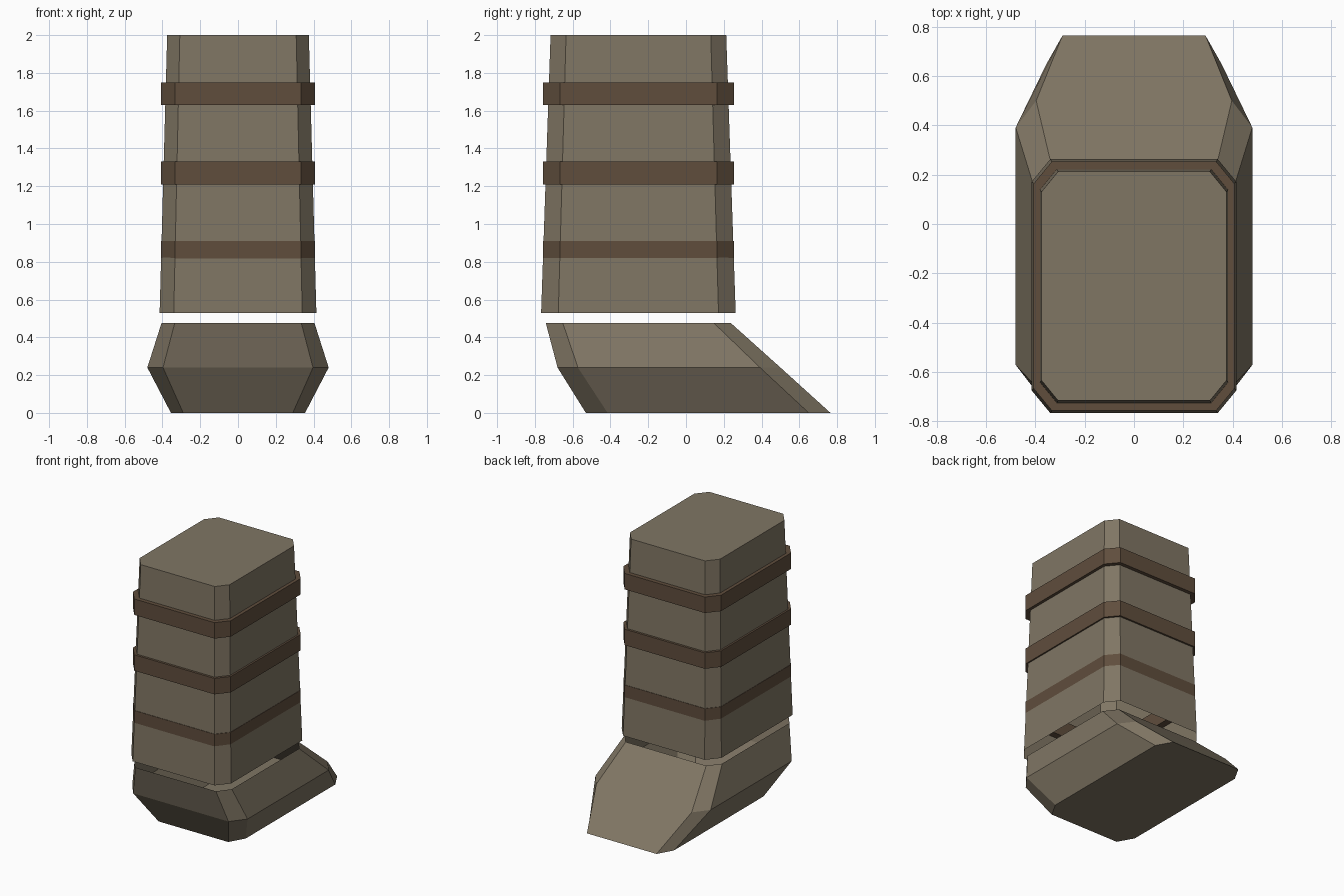
import bpy, bmesh

if "Cube" in bpy.data.objects:
    bpy.data.objects.remove(bpy.data.objects["Cube"])

CY = -0.252  # centre line of the leg in y


def material(name, rgb):
    m = bpy.data.materials.new(name)
    m.diffuse_color = (*rgb, 1)
    m.use_nodes = True
    m.node_tree.nodes["Principled BSDF"].inputs["Base Color"].default_value = m.diffuse_color
    return m


def octagon(hx, y0, y1, cx, cy, z):
    """Rectangle with cut corners, counter-clockwise."""
    return [(hx - cx, y0, z), (hx, y0 + cy, z), (hx, y1 - cy, z), (hx - cx, y1, z),
            (cx - hx, y1, z), (-hx, y1 - cy, z), (-hx, y0 + cy, z), (cx - hx, y0, z)]


def loft(name, rings, mat, cap_start=False, cap_end=False, closed=False):
    bm = bmesh.new()
    loops = [[bm.verts.new(p) for p in r] for r in rings]
    pairs = list(zip(loops, loops[1:]))
    if closed:
        pairs.append((loops[-1], loops[0]))
    for a, b in pairs:
        for i in range(8):
            j = (i + 1) % 8
            bm.faces.new((a[i], a[j], b[j], b[i]))
    if cap_start:
        bm.faces.new(loops[0][::-1])
    if cap_end:
        bm.faces.new(loops[-1])
    me = bpy.data.meshes.new(name)
    bm.to_mesh(me)
    bm.free()
    me.materials.append(mat)
    ob = bpy.data.objects.new(name, me)
    bpy.context.collection.objects.link(ob)
    return ob


stone = material("tan", (0.215, 0.18, 0.127))
brown = material("brown", (0.115, 0.075, 0.046))

# Tapered shin, open underneath
loft("shin", [octagon(0.415, CY - 0.515, CY + 0.515, 0.075, 0.091, 0.53),
              octagon(0.375, CY - 0.465, CY + 0.465, 0.067, 0.082, 2.0)],
     stone, cap_end=True)

# Three identical straps; the lowest sits nearly flush with the shin
for k in range(3):
    z0 = 0.79 + 0.42 * k
    z1 = z0 + 0.12

    def ring(d, z):
        return octagon(0.4071 - d, CY - 0.5052 + d, CY + 0.5052 - d, 0.0735, 0.0893, z)

    loft(f"strap_{k + 1}", [ring(0, z0), ring(0, z1), ring(0.05, z1), ring(0.05, z0)],
         brown, closed=True)

# Foot, open at the ankle, toe sloping towards +y
loft("foot", [octagon(0.355, -0.53, 0.765, 0.065, 0.115, 0.0),
              octagon(0.48, -0.68, 0.50, 0.083, 0.108, 0.24),
              octagon(0.405, -0.742, 0.238, 0.07, 0.09, 0.475)],
     stone, cap_start=True)
